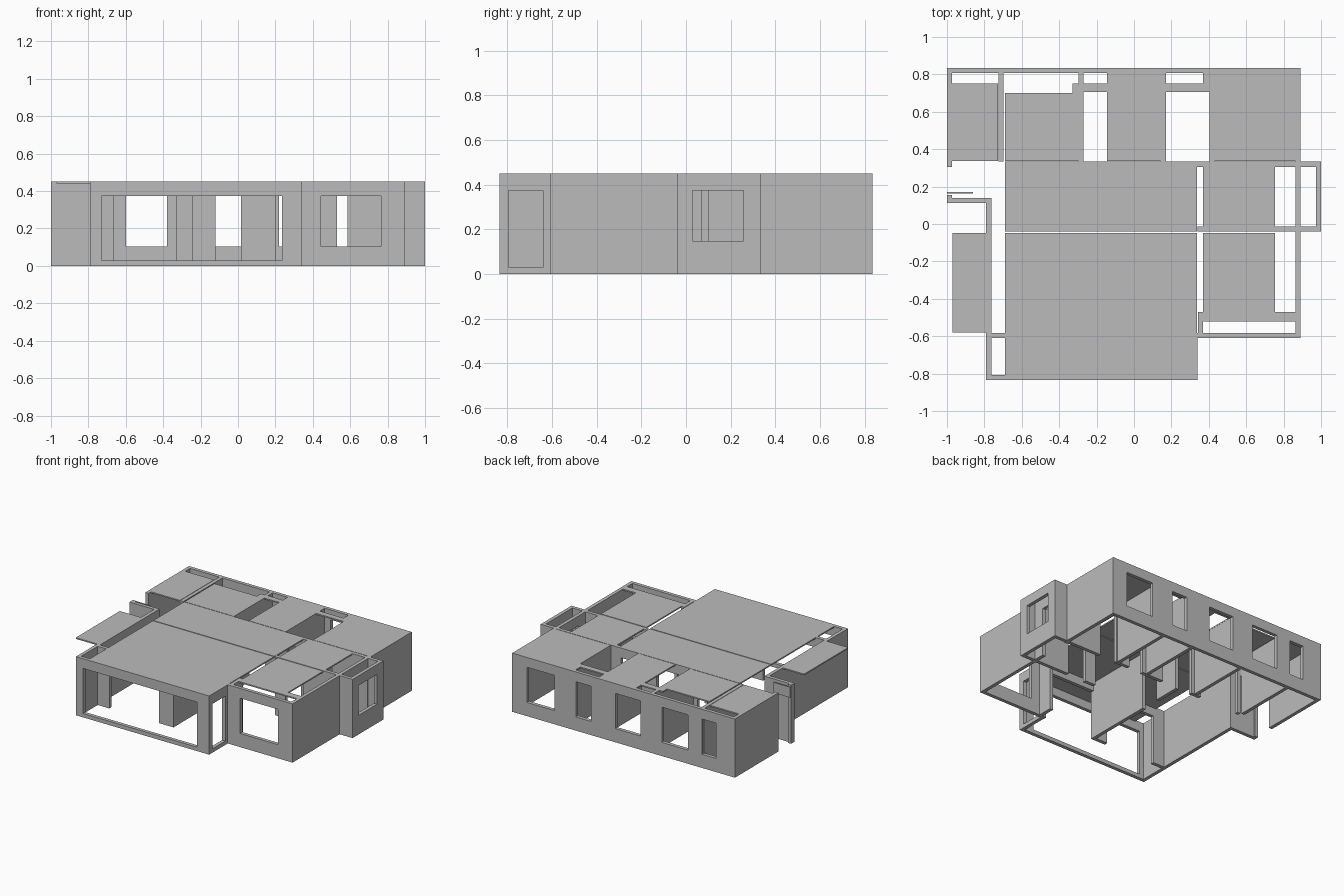
import bpy
import bmesh
from mathutils import Vector

cube = bpy.data.objects.get("Cube")
if cube:
    bpy.data.objects.remove(cube, do_unlink=True)

plaster = bpy.data.materials.new("grey_plaster")
plaster.use_nodes = True
plaster.diffuse_color = (0.5, 0.5, 0.5, 1)
plaster.node_tree.nodes["Principled BSDF"].inputs["Base Color"].default_value = (0.5, 0.5, 0.5, 1)

HEIGHT = 0.45
HEAD = 0.375    # top of doors and windows
SILL = 0.105
THICK = 0.027


def panel(name, place, rect, depth, holes=()):
    """Slab over rect (u0, u1, v0, v1) with rectangular holes, extruded over depth."""
    us = sorted({u for r in (rect, *holes) for u in r[:2]})
    vs = sorted({v for r in (rect, *holes) for v in r[2:]})
    bm = bmesh.new()
    for u0, u1 in zip(us, us[1:]):
        for v0, v1 in zip(vs, vs[1:]):
            mu, mv = (u0 + u1) / 2, (v0 + v1) / 2
            if any(h[0] < mu < h[1] and h[2] < mv < h[3] for h in holes):
                continue
            corners = ((u0, v0), (u1, v0), (u1, v1), (u0, v1))
            bm.faces.new([bm.verts.new(place(u, v, depth[0])) for u, v in corners])
    bmesh.ops.remove_doubles(bm, verts=bm.verts[:], dist=0.0005)
    out = bmesh.ops.extrude_face_region(bm, geom=bm.faces[:], use_keep_orig=True)
    shift = Vector(place(0, 0, depth[1])) - Vector(place(0, 0, depth[0]))
    moved = [g for g in out["geom"] if isinstance(g, bmesh.types.BMVert)]
    bmesh.ops.translate(bm, verts=moved, vec=shift)
    bmesh.ops.recalc_face_normals(bm, faces=bm.faces[:])
    mesh = bpy.data.meshes.new(name)
    bm.to_mesh(mesh)
    bm.free()
    mesh.materials.append(plaster)
    obj = bpy.data.objects.new(name, mesh)
    bpy.context.collection.objects.link(obj)
    return obj


def wall_x(name, y, x0, x1, holes=(), z0=0):
    """Wall running along x, with its front face at y."""
    panel(name, lambda u, v, d: (u, d, v), (x0, x1, z0, HEIGHT), (y, y + THICK), holes)


def wall_y(name, x, y0, y1, holes=()):
    """Wall running along y, with its right face at x."""
    panel(name, lambda u, v, d: (d, u, v), (y0, y1, 0, HEIGHT), (x, x + THICK), holes)


def ceiling(name, x0, x1, y0, y1, holes=()):
    panel(name, lambda u, v, d: (u, v, d), (x0, x1, y0, y1), (HEIGHT - 0.01, HEIGHT), holes)


def door(a, b):
    return (a, b, 0, HEAD)


def window(a, b, sill=SILL):
    return (a, b, sill, HEAD)


# Outer walls
wall_x("back_wall", 0.808, -1, 0.89,
       [window(-0.84, -0.72), window(-0.6, -0.38), window(-0.2, 0.015),
        window(0.22, 0.35), window(0.53, 0.765)])
wall_y("entry_side_wall", -1, 0.305, 0.835)
wall_y("east_wall", 0.863, -0.61, 0.835, [door(0.07, 0.3)])
wall_x("bedroom_front_wall", -0.61, 0.34, 0.89, [window(0.445, 0.765)])
wall_y("west_wall", -0.79, -0.835, 0.14)
wall_x("entry_wall", 0.113, -1, -0.765)
wall_y("entry_jamb", -1, 0.113, 0.155)

# Glazed loggia at the front
wall_x("loggia_front", -0.835, -0.79, 0.34, [window(-0.73, 0.235, 0.03)])
wall_y("loggia_side", 0.313, -0.835, -0.6, [window(-0.795, -0.64, 0.03)])
wall_x("loggia_inner_wall", -0.61, -0.79, 0.34,
       [door(-0.665, -0.245), door(-0.12, 0.31)])

# Side bay
wall_y("bay_front", 0.973, -0.04, 0.333, [window(0.03, 0.257, 0.147)])
wall_x("bay_back_wall", 0.306, 0.86, 1)
wall_x("bay_and_bedroom_wall", -0.04, 0.34, 1, [door(0.43, 0.585)])

# Inner partitions
wall_x("corridor_wall", 0.306, -0.69, 0.87,
       [door(-0.665, -0.33), door(-0.245, 0.015), door(0.2, 0.32), door(0.44, 0.585)])
wall_y("living_partition_front", -0.147, -0.6, -0.05)
wall_y("living_partition_back", -0.147, 0.1, 0.31)
wall_y("bedroom_stub", 0.343, -0.61, -0.47)
for name, x in (("entry_room_partition", -0.725), ("back_room_partition", -0.298),
                ("bath_west_partition", 0.143), ("bath_east_partition", 0.403)):
    wall_y(name, x, 0.335, 0.82)

# Short panel hanging over the entrance
panel("entry_flap", lambda u, v, d: (u, d, v), (-1, -0.86, 0.36, 0.44), (0.162, 0.17))

# Ceiling slabs, with narrow joints between the rooms
ceiling("living_ceiling", -0.69, 0.338, -0.834, -0.047)
ceiling("hall_ceiling", -0.69, 0.338, -0.04, 0.333)
ceiling("bedroom_ceiling", 0.37, 0.755, -0.52, -0.047)
ceiling("bedroom_ceiling_edge", 0.343, 0.87, -0.52, -0.47)
ceiling("east_hall_ceiling", 0.37, 0.755, -0.04, 0.333)
ceiling("entry_room_ceiling", -0.975, -0.728, 0.337, 0.75)
ceiling("back_room_ceiling", -0.69, -0.27, 0.337, 0.75, [(-0.69, -0.33, 0.7, 0.75)])
ceiling("back_room_ceiling_edge", -0.27, -0.145, 0.705, 0.75)
ceiling("middle_room_ceiling", -0.145, 0.17, 0.337, 0.834)
ceiling("bath_ceiling", 0.17, 0.403, 0.705, 0.834, [(0.17, 0.37, 0.75, 0.81)])
ceiling("corner_room_ceiling", 0.403, 0.888, 0.337, 0.834)
ceiling("balcony_canopy", -0.97, -0.785, -0.58, -0.047)
